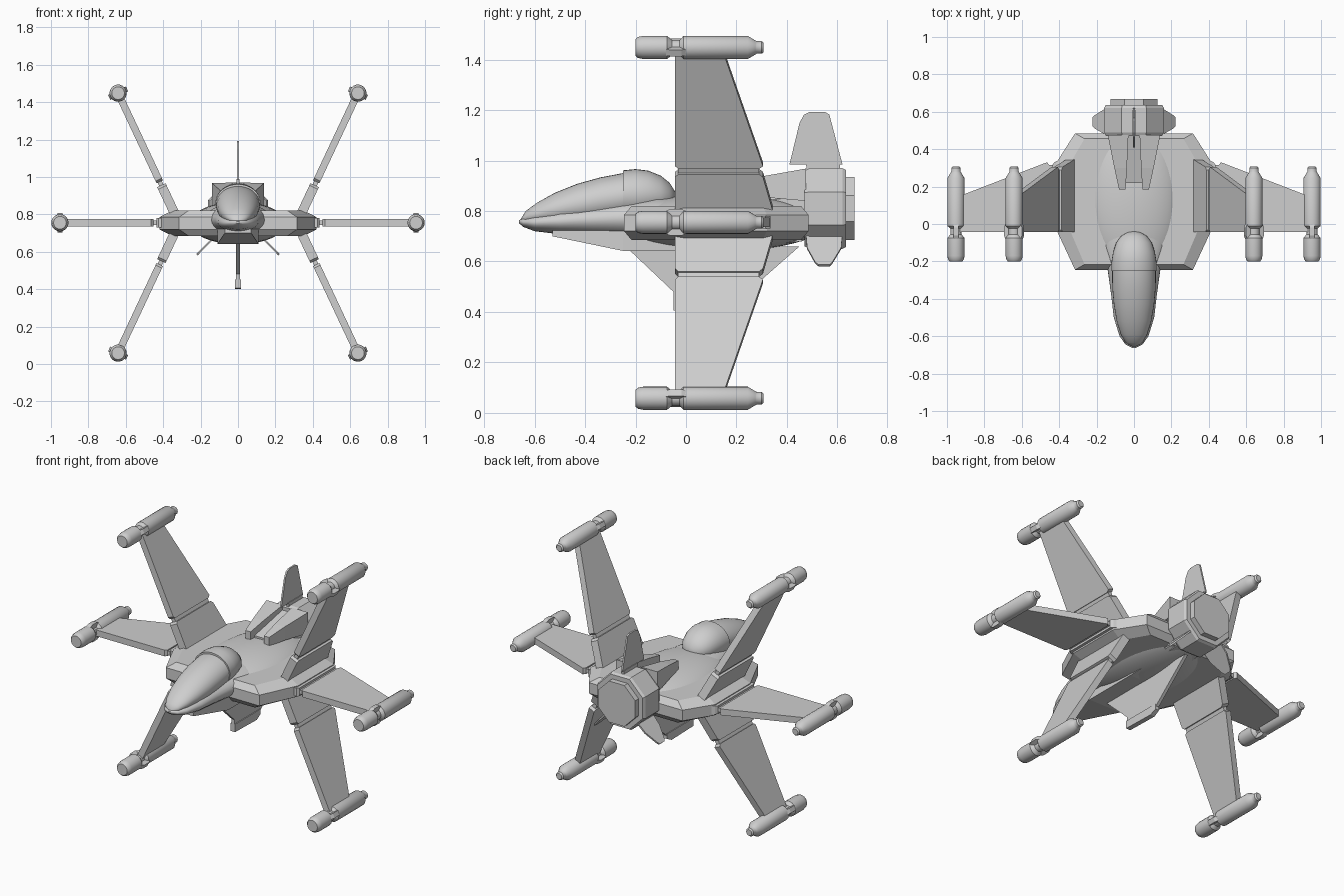
import bpy, bmesh, math
from mathutils import Matrix, Vector

cube = bpy.data.objects.get("Cube")
if cube:
    bpy.data.objects.remove(cube, do_unlink=True)

grey = bpy.data.materials.new("hull_grey")
grey.use_nodes = True
GREY = (0.62, 0.62, 0.62, 1)
grey.diffuse_color = GREY
grey.node_tree.nodes["Principled BSDF"].inputs["Base Color"].default_value = GREY


def loft(name, rings, smooth=False, matrix=None):
    """Skin a list of equal-length point rings and cap both ends."""
    bm = bmesh.new()
    rows = [[bm.verts.new(p) for p in ring] for ring in rings]
    n = len(rows[0])
    for a, b in zip(rows, rows[1:]):
        for i in range(n):
            j = (i + 1) % n
            bm.faces.new((a[i], a[j], b[j], b[i]))
    bm.faces.new(rows[0])
    bm.faces.new(rows[-1])
    if matrix:
        bm.transform(matrix)
    bmesh.ops.recalc_face_normals(bm, faces=bm.faces)
    mesh = bpy.data.meshes.new(name)
    bm.to_mesh(mesh)
    bm.free()
    mesh.materials.append(grey)
    ob = bpy.data.objects.new(name, mesh)
    bpy.context.collection.objects.link(ob)
    if smooth:
        bpy.ops.object.select_all(action='DESELECT')
        ob.select_set(True)
        bpy.context.view_layer.objects.active = ob
        bpy.ops.object.shade_smooth_by_angle(angle=math.radians(35))
    return ob


def ellipse(y, hw, top, bottom, n=32, turn=0.0):
    """Upright elliptic ring at a station along y."""
    cz, hz = (top + bottom) / 2, (top - bottom) / 2
    angles = [math.tau * (i + turn) / n for i in range(n)]
    return [(hw * math.cos(a), y, cz + hz * math.sin(a)) for a in angles]


def lathe(name, profile, n=20, turn=0.0, smooth=True, matrix=None):
    """Round body along y from (y, radius) pairs."""
    return loft(name, [ellipse(y, r, r, -r, n, turn) for y, r in profile], smooth, matrix)


def box_ring(y, x0, x1, z0, z1):
    return [(x0, y, z0), (x1, y, z0), (x1, y, z1), (x0, y, z1)]


def plate(name, outline, thick, matrix=None):
    """Flat plate from (span, y) points, thickness along local z."""
    return loft(name, [[(s, y, h) for s, y in outline] for h in (-thick / 2, thick / 2)],
                matrix=matrix)


def span_frame(x, y, z, dx, dz):
    """Frame at a point whose local x runs along (dx, dz) and local y stays on y."""
    u = Vector((dx, 0, dz)).normalized()
    v = Vector((0, 1, 0))
    w = u.cross(v)
    m = Matrix((u, v, w)).transposed().to_4x4()
    m.translation = (x, y, z)
    return m


# Faceted hull plate with chamfered rim
half = [(0.315, -0.245), (0.42, -0.02), (0.42, 0.32), (0.315, 0.485)]
outline = half + [(-x, y) for x, y in reversed(half)]
hull_rings = []
for z, kx, ky in ((0.685, 0.84, 0.92), (0.72, 1, 1), (0.785, 1, 1), (0.82, 0.84, 0.92)):
    hull_rings.append([(x * kx, 0.12 + (y - 0.12) * ky, z) for x, y in outline])
loft("hull_plate", hull_rings)

# Smooth central body bulging above and below the hull
body = []
for i in range(1, 24):
    a = math.pi * i / 24
    r = math.sin(a)
    body.append(ellipse(0.13 - 0.43 * math.cos(a), 0.255 * r, 0.755 + 0.112 * r, 0.755 - 0.115 * r, 40))
loft("central_body", body, True)

# Lower nose shell
loft("nose_shell", [ellipse(*s) for s in (
    (-0.662, 0.01, 0.763, 0.752), (-0.645, 0.045, 0.772, 0.737), (-0.6, 0.077, 0.787, 0.72),
    (-0.5, 0.108, 0.81, 0.708), (-0.38, 0.122, 0.83, 0.70), (-0.25, 0.14, 0.85, 0.69),
    (-0.12, 0.18, 0.86, 0.68), (0.0, 0.2, 0.85, 0.67))], True)

# Canopy and the raised dome behind it
loft("canopy", [ellipse(*s) for s in (
    (-0.655, 0.01, 0.768, 0.755), (-0.635, 0.045, 0.80, 0.75), (-0.59, 0.07, 0.833, 0.745),
    (-0.52, 0.092, 0.872, 0.74), (-0.43, 0.108, 0.908, 0.74), (-0.34, 0.116, 0.933, 0.75),
    (-0.25, 0.117, 0.95, 0.76), (-0.22, 0.117, 0.95, 0.77))], True)
loft("canopy_dome", [ellipse(*s) for s in (
    (-0.25, 0.121, 0.961, 0.76), (-0.2, 0.12, 0.966, 0.76), (-0.15, 0.112, 0.96, 0.77),
    (-0.1, 0.095, 0.94, 0.78), (-0.065, 0.07, 0.912, 0.8), (-0.045, 0.035, 0.88, 0.82),
    (-0.04, 0.008, 0.86, 0.84))], True)

# Wedge keel under the nose
loft("keel", [box_ring(y, -w, w, z0, z1) for y, w, z0, z1 in (
    (-0.53, 0.07, 0.70, 0.722), (-0.25, 0.11, 0.642, 0.73), (0.1, 0.11, 0.642, 0.73),
    (0.46, 0.08, 0.68, 0.73))])

# Ventral fin with a foot
down = span_frame(0, 0, 0.66, 0, -1)
plate("ventral_fin", [(0, -0.24), (0.18, -0.05), (0.22, -0.05), (0.22, 0.2), (0, 0.45)], 0.02, down)
loft("ventral_foot", [box_ring(y, -w, w, z, 0.452) for y, w, z in (
    (-0.05, 0.015, 0.405), (0.16, 0.015, 0.40), (0.2, 0.012, 0.42))])

# Engine block, nozzle and fairing into the body
axis = Matrix.Translation((0, 0, 0.81))
octo = 1 / math.cos(math.pi / 8)
lathe("engine_block", [(y, r * octo) for y, r in ((0.47, 0.15), (0.49, 0.16), (0.62, 0.16), (0.635, 0.152))],
      8, 0.5, False, axis)
lathe("engine_nozzle", [(0.6, 0.125 * octo), (0.668, 0.125 * octo)], 8, 0.5, False, axis)
lathe("engine_fairing", [(0.3, 0.07 * octo), (0.48, 0.125 * octo)], 8, 0.5, False, axis)

# Intake strakes running forward over the body
for side, s in (("left", 1), ("right", -1)):
    loft("intake_strake_" + side, [box_ring(y, s * a, s * b, z0, z1) for y, a, b, z0, z1 in (
        (0.185, 0.045, 0.08, 0.855, 0.91), (0.3, 0.038, 0.105, 0.855, 0.937),
        (0.475, 0.03, 0.14, 0.84, 0.968))])
loft("intake_core", [box_ring(y, -w, w, 0.82, z) for y, w, z in (
    (0.22, 0.05, 0.875), (0.475, 0.09, 0.94))])

# Tail fins standing radially on the engine
tail = [(0.175, 0.41), (0.34, 0.45), (0.372, 0.468), (0.383, 0.49),
        (0.383, 0.55), (0.372, 0.568), (0.175, 0.62)]
plate("tail_fin", tail, 0.01, span_frame(0, 0, 0.81, 0, 1))
plate("tail_fin_base", [(0.14, 0.48), (0.18, 0.475), (0.18, 0.61), (0.14, 0.61)], 0.018,
      span_frame(0, 0, 0.81, 0, 1))
for side, s in (("left", 1), ("right", -1)):
    plate("lower_fin_" + side, [(0.14, 0.475), (0.22, 0.48), (0.3, 0.512), (0.315, 0.525),
                                (0.315, 0.57), (0.3, 0.58), (0.22, 0.615), (0.14, 0.62)],
          0.01, span_frame(0, 0, 0.81, s, -1.03))

# Wing tip pod: nose, neck, barrel and small exhaust
pod = [(-0.2, 0.034), (-0.19, 0.042), (-0.17, 0.046), (-0.075, 0.046), (-0.055, 0.03),
       (-0.025, 0.03), (-0.01, 0.046), (0.245, 0.046), (0.275, 0.028), (0.28, 0.025),
       (0.3, 0.025), (0.308, 0.018)]


def wing(name, root, tip, hinge, rear):
    """Root panel, narrow hinge, tapered outer panel and tip pod."""
    dx, dz = tip[0] - root[0], tip[1] - root[1]
    length = math.hypot(dx, dz)
    frame = span_frame(root[0], 0, root[1], dx, dz)
    h0, h1 = hinge
    r0, r1, r2 = rear
    front = -0.043
    plate(name + "_root", [(-0.05, front), (h0, front), (h0 + 0.012, front + 0.012),
                           (h0 + 0.012, r1 - 0.015), (h0, r1), (-0.05, r0)], 0.05, frame)
    plate(name + "_hinge", [(h0, front + 0.012), (h1 + 0.01, front + 0.012),
                            (h1 + 0.01, r1 - 0.015), (h0, r1 - 0.015)], 0.024, frame)
    plate(name + "_outer", [(h1 - 0.012, front + 0.012), (h1, front), (length - 0.02, front),
                            (length - 0.02, r2), (h1, r1), (h1 - 0.012, r1 - 0.015)], 0.038, frame)
    frame_tip = span_frame(tip[0], 0, tip[1], dx, dz)
    lathe(name + "_pod", pod, 20, 0, True, frame_tip)
    # Clamp braces bridging the neck on both faces of the wing
    for label, s in (("upper", 1), ("lower", -1)):
        loft(name + "_brace_" + label, [box_ring(y, -0.014, 0.014, s * 0.02, s * z) for y, z in (
            (-0.08, 0.045), (-0.062, 0.053), (-0.018, 0.053), (0.0, 0.045))], matrix=frame_tip)


for side, s in (("left", 1), ("right", -1)):
    wing("middle_wing_" + side, (s * 0.38, 0.755), (s * 0.952, 0.755), (0.045, 0.085), (0.375, 0.33, 0.15))
    for level, d in (("upper", 1), ("lower", -1)):
        wing(level + "_wing_" + side, (s * 0.345, 0.753 + d * 0.065), (s * 0.641, 0.753 + d * 0.695),
             (0.14, 0.185), (0.355, 0.305, 0.15))
